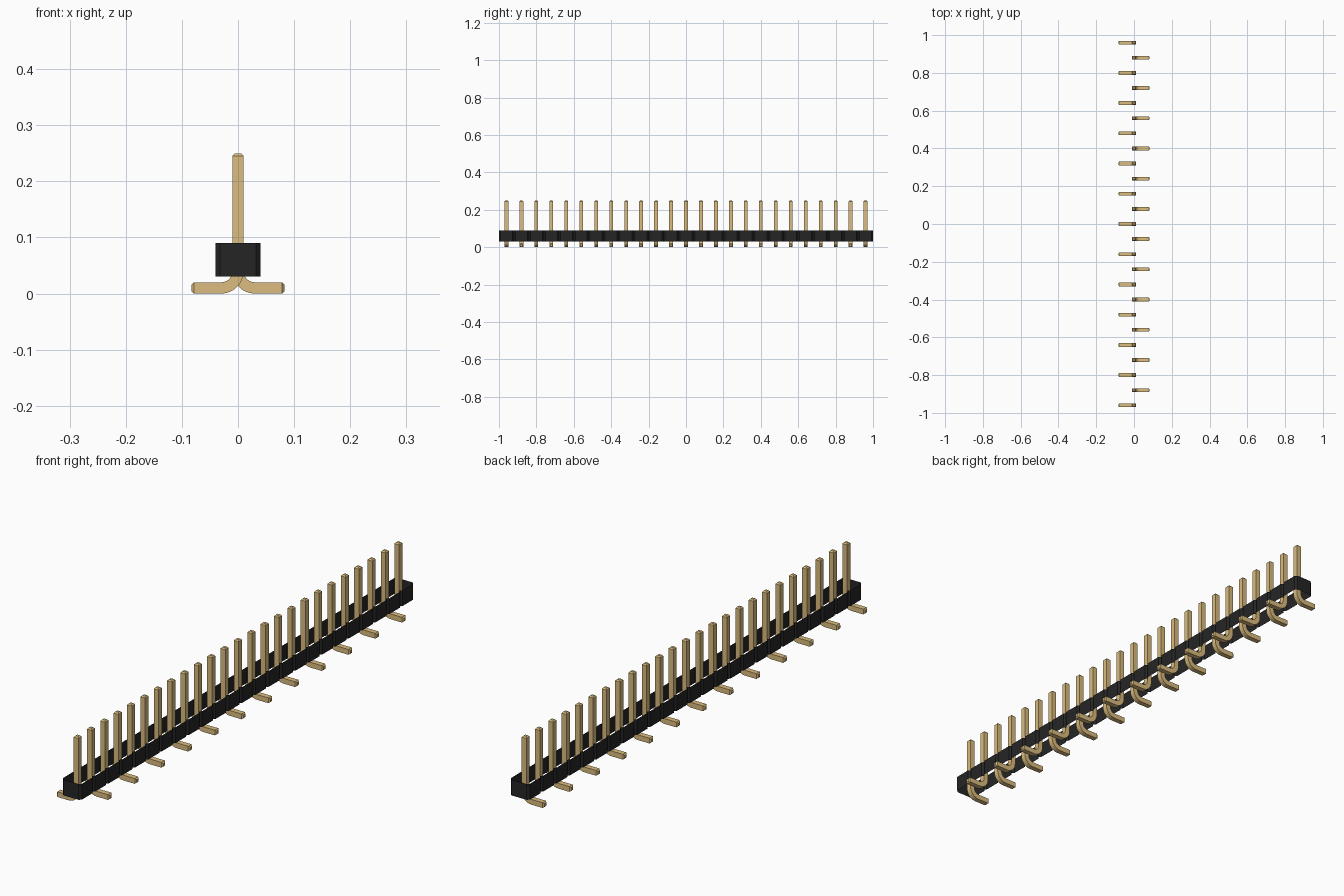
import bpy, bmesh, math
from mathutils import Vector

default = bpy.data.objects.get("Cube")
if default:
    bpy.data.objects.remove(default, do_unlink=True)

PITCH, COUNT = 0.08, 25
HALF = PITCH / 2
BODY_LOW, BODY_HIGH = 0.03, 0.09
NOTCH = 0.008
PIN = 0.01            # half width of a pin
CHAMFER = 0.0047
PIN_TOP, FOOT_END = 0.25, 0.083
BEND, BEND_STEPS = 0.03, 8


def material(name, colour):
    mat = bpy.data.materials.new(name)
    mat.use_nodes = True
    mat.diffuse_color = (*colour, 1)
    node = next(n for n in mat.node_tree.nodes if n.type == 'BSDF_PRINCIPLED')
    node.inputs["Base Color"].default_value = (*colour, 1)
    return mat


def finish_mesh(bm, name, mat):
    bmesh.ops.recalc_face_normals(bm, faces=bm.faces)
    mesh = bpy.data.meshes.new(name)
    bm.to_mesh(mesh)
    bm.free()
    mesh.materials.append(mat)
    return mesh


def place(name, mesh, y=0):
    obj = bpy.data.objects.new(name, mesh)
    obj.location.y = y
    bpy.context.collection.objects.link(obj)


gold = material("pale gold", (0.708, 0.504, 0.210))
black = material("soft black", (0.0191, 0.0185, 0.0185))


# Housing: notched outline of joined cells, walls only, open above and below
def housing_mesh():
    right = []
    for i in range(COUNT):
        y = (i - COUNT / 2) * PITCH
        right += [(HALF - NOTCH, y), (HALF, y + NOTCH), (HALF, y + PITCH - NOTCH)]
    right.append((HALF - NOTCH, COUNT * HALF))
    outline = right + [(-x, y) for x, y in reversed(right)]
    bm = bmesh.new()
    low = [bm.verts.new((x, y, BODY_LOW)) for x, y in outline]
    high = [bm.verts.new((x, y, BODY_HIGH)) for x, y in outline]
    for i in range(len(outline)):
        j = (i + 1) % len(outline)
        bm.faces.new((low[i], low[j], high[j], high[i]))
    return finish_mesh(bm, "housing", black)


# Pin: square section swept down the post, round the bend and along the foot
def pin_mesh(side, name):
    tip = PIN - CHAMFER
    across, up = Vector((1, 0, 0)), Vector((0, 0, 1))
    sections = [(Vector((0, 0, PIN_TOP)), across, tip),
                (Vector((0, 0, PIN_TOP - CHAMFER)), across, PIN)]
    centre = Vector((BEND, 0, BEND + PIN))
    for k in range(BEND_STEPS + 1):
        a = math.pi / 2 * k / BEND_STEPS
        inward = Vector((math.cos(a), 0, math.sin(a)))
        sections.append((centre - inward * BEND, inward, PIN))
    sections += [(Vector((FOOT_END - CHAMFER, 0, PIN)), up, PIN),
                 (Vector((FOOT_END, 0, PIN)), up, tip)]
    bm = bmesh.new()
    rings = []
    for middle, normal, half in sections:
        ring = []
        for u, v in ((-1, -1), (1, -1), (1, 1), (-1, 1)):
            p = middle + normal * u * half + Vector((0, v * half, 0))
            ring.append(bm.verts.new((p.x * side, p.y, p.z)))
        rings.append(ring)
    for a, b in zip(rings, rings[1:]):
        for i in range(4):
            j = (i + 1) % 4
            bm.faces.new((a[i], a[j], b[j], b[i]))
    bm.faces.new(rings[0])
    bm.faces.new(rings[-1])
    return finish_mesh(bm, name, gold)


place("housing", housing_mesh())

# Row of pins with feet turned alternately to each side
pins = [("right_pin", pin_mesh(-1, "right_pin")), ("left_pin", pin_mesh(1, "left_pin"))]
for i in range(COUNT):
    name, mesh = pins[i % 2]
    place(f"{name}_{i + 1}", mesh, (i - (COUNT - 1) / 2) * PITCH)
